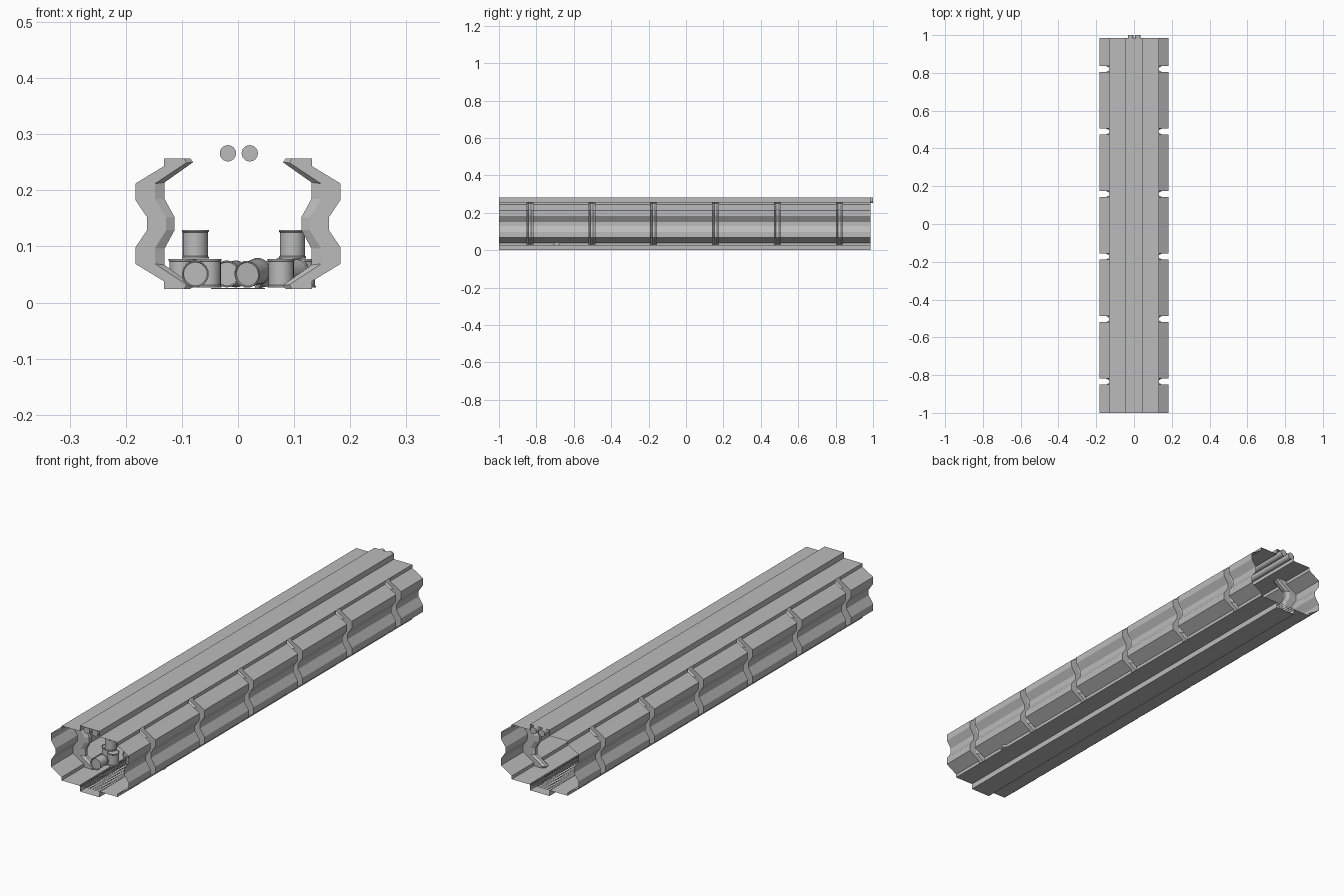
import bpy, bmesh, math
from mathutils import Matrix, Vector

if "Cube" in bpy.data.objects:
    bpy.data.objects.remove(bpy.data.objects["Cube"])

MID, Y0, SEC, COUNT = 0.1405, -1.0, 0.331, 6

grey = bpy.data.materials.new("plain_grey")
grey.diffuse_color = (0.5, 0.5, 0.5, 1)
grey.use_nodes = True
grey.node_tree.nodes["Principled BSDF"].inputs["Base Color"].default_value = grey.diffuse_color


def make_mesh(name, verts, faces):
    me = bpy.data.meshes.new(name)
    me.from_pydata(verts, [], faces)
    bm = bmesh.new()
    bm.from_mesh(me)
    bmesh.ops.recalc_face_normals(bm, faces=bm.faces)
    bm.to_mesh(me)
    bm.free()
    me.materials.append(grey)
    return me


def place(name, me, loc=(0, 0, 0), matrix=None):
    ob = bpy.data.objects.new(name, me)
    bpy.context.collection.objects.link(ob)
    if matrix:
        ob.matrix_world = matrix
    else:
        ob.location = loc
    return ob


def loft(name, rows):
    """Sheet through rows of equal length."""
    n = len(rows[0])
    verts = [p for r in rows for p in r]
    faces = [(i * n + j, i * n + j + 1, (i + 1) * n + j + 1, (i + 1) * n + j)
             for i in range(len(rows) - 1) for j in range(n - 1)]
    return make_mesh(name, verts, faces)


def full(upper):
    """Mirror an upper half profile about mid height."""
    return upper + [(x, 2 * MID - z) for x, z in reversed(upper)]


# wall cross-sections: panel, rib shoulder, rib face
panel = full([(.132, .257), (.132, .243), (.183, .212), (.183, .183), (.162, .152)])
shoulder = full([(.096, .257), (.092, .249), (.148, .212), (.148, .184), (.128, .152)])
rib = full([(.085, .257), (.080, .250), (.131, .214), (.131, .185), (.113, .152)])
c = SEC / 2
stations = [(0, panel), (c - .016, panel), (c - .016, shoulder), (c - .007, rib),
            (c + .007, rib), (c + .016, shoulder), (c + .016, panel), (SEC, panel)]

walls = {}
for side, s in (("right", 1), ("left", -1)):
    walls[side] = loft(side + "_wall",
                       [[(s * x, y, z) for x, z in prof] for y, prof in stations])

# ceiling and floor with a central channel
duct = [(-.132, .257), (-.046, .257), (-.046, .281), (.046, .281), (.046, .257), (.132, .257)]
ceiling = loft("ceiling", [[(x, y, z) for x, z in duct] for y in (0, SEC)])
floor = loft("floor", [[(x, y, 2 * MID - z) for x, z in duct] for y in (0, SEC)])

# floor grate: grid of small open cells
bm = bmesh.new()
nx, ny = 8, 28
cells = {(i, j): bm.verts.new((-.048 + .096 * i / nx, SEC * j / ny, .0255))
         for i in range(nx + 1) for j in range(ny + 1)}
for i in range(nx):
    for j in range(ny):
        bm.faces.new([cells[i, j], cells[i + 1, j], cells[i + 1, j + 1], cells[i, j + 1]])
holes = list(bm.faces)
bmesh.ops.inset_individual(bm, faces=holes, thickness=.0022)
bmesh.ops.delete(bm, geom=holes, context='FACES')
grate = bpy.data.meshes.new("floor_grate")
bm.to_mesh(grate)
bm.free()
grate.materials.append(grey)

for k in range(COUNT):
    at = (0, Y0 + k * SEC, 0)
    for side, me in walls.items():
        place(f"{side}_wall_{k + 1}", me, at)
    place(f"ceiling_{k + 1}", ceiling, at)
    place(f"floor_{k + 1}", floor, at)
    g = place(f"floor_grate_{k + 1}", grate, at)
    m = g.modifiers.new("thickness", 'SOLIDIFY')
    m.thickness = .0015


def lathe(name, prof, sides=24):
    """Closed solid of revolution around z; prof is (radius, z)."""
    n = len(prof)
    verts = [(r * math.cos(2 * math.pi * i / sides), r * math.sin(2 * math.pi * i / sides), z)
             for i in range(sides) for r, z in prof]
    faces = [(i * n + j, ((i + 1) % sides) * n + j, ((i + 1) % sides) * n + j + 1, i * n + j + 1)
             for i in range(sides) for j in range(n - 1)]
    faces.append([i * n for i in range(sides)])
    faces.append([i * n + n - 1 for i in range(sides)])
    return make_mesh(name, verts, faces)


def smooth(ob):
    bpy.ops.object.select_all(action='DESELECT')
    ob.select_set(True)
    bpy.context.view_layer.objects.active = ob
    bpy.ops.object.shade_smooth_by_angle(angle=math.radians(35))


# ceiling pipes
pipe = lathe("pipe", [(.0145, 0), (.0145, 1.995)])
for name, x in (("left_pipe", -.018), ("right_pipe", .021)):
    smooth(place(name, pipe, matrix=Matrix.Translation((x, 1.0, .266)) @
                 Matrix.Rotation(math.pi / 2, 4, 'X')))

# barrels: rimmed drums, centred on their own middle
drum = lathe("barrel", [(.021, -.023), (.022, -.0255), (.024, -.0255), (.024, -.0225),
                        (.0225, -.021), (.0225, .021), (.024, .0225), (.024, .0255),
                        (.022, .0255), (.021, .023)])
UP = (0, 0, 1)
barrels = [  # position, axis direction
    ((-.053, -.765, .052), UP),
    ((-.100, -.735, .052), UP),
    ((-.076, -.750, .104), UP),
    ((-.076, -.825, .051), (0, 1, 0)),
    ((-.012, -.700, .051), (.35, 1, 0)),
    ((.026, -.740, .053), (.45, 1, .12)),
    ((.077, -.780, .052), UP),
    ((.092, -.720, .054), (.8, 1, .1)),
    ((.115, -.690, .052), UP),
    ((.097, -.700, .104), UP),
    ((.055, -.670, .052), (1, .4, .2)),
]
for k, (pos, axis) in enumerate(barrels):
    turn = Vector(axis).to_track_quat('Z', 'Y').to_matrix().to_4x4()
    smooth(place(f"barrel_{k + 1}", drum, matrix=Matrix.Translation(pos) @ turn))
